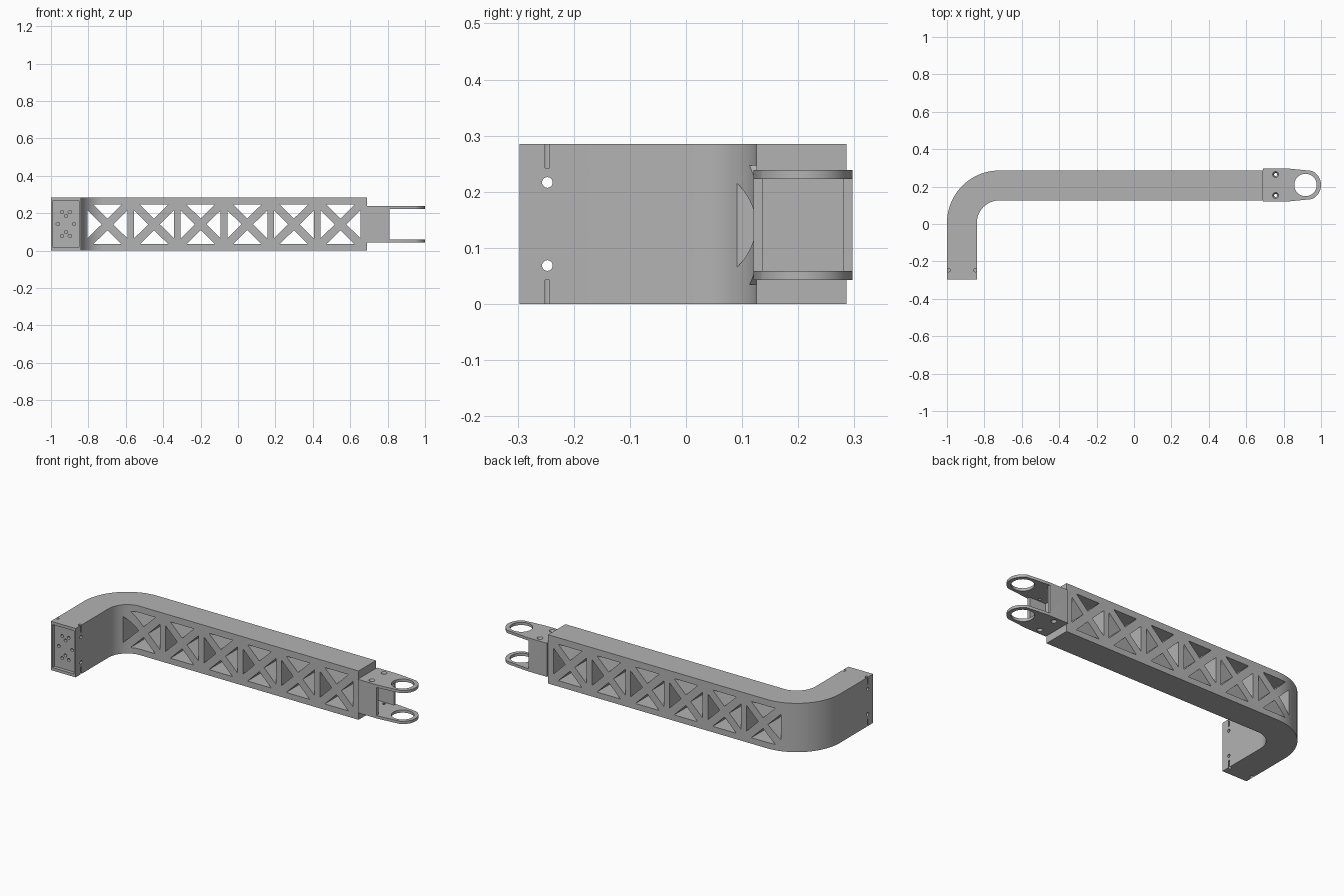
import bpy, bmesh, math
from mathutils import Matrix, Vector

if "Cube" in bpy.data.objects:
    bpy.data.objects.remove(bpy.data.objects["Cube"], do_unlink=True)

GREY = (0.45, 0.45, 0.45, 1)
mat = bpy.data.materials.new("plain grey")
mat.use_nodes = True
mat.diffuse_color = GREY
bsdf = next(n for n in mat.node_tree.nodes if n.type == 'BSDF_PRINCIPLED')
bsdf.inputs["Base Color"].default_value = GREY

HEIGHT, MID = 0.285, 0.1425


def prism(bm, outline, start, end, axis='Z'):
    """Extrude an outline along Z (outline is x, y) or along Y (outline is x, z)."""
    place = (lambda p, d: (p[0], p[1], d)) if axis == 'Z' else (lambda p, d: (p[0], d, p[1]))
    a = [bm.verts.new(place(p, start)) for p in outline]
    b = [bm.verts.new(place(p, end)) for p in outline]
    faces = [bm.faces.new(a), bm.faces.new(b)]
    for i in range(len(a)):
        j = (i + 1) % len(a)
        faces.append(bm.faces.new((a[i], a[j], b[j], b[i])))
    bmesh.ops.recalc_face_normals(bm, faces=faces)


def box(bm, x0, x1, y0, y1, z0, z1):
    prism(bm, [(x0, y0), (x1, y0), (x1, y1), (x0, y1)], z0, z1)


def rod(bm, a, b, r, r_end=None, seg=24):
    """Cylinder or cone between two points."""
    a, b = Vector(a), Vector(b)
    turn = (b - a).to_track_quat('Z', 'Y').to_matrix().to_4x4()
    bmesh.ops.create_cone(bm, cap_ends=True, segments=seg, radius1=r,
                          radius2=r if r_end is None else r_end, depth=(b - a).length,
                          matrix=Matrix.Translation((a + b) / 2) @ turn)


def arc(cx, cy, r, a0, a1, n):
    angles = [math.radians(a0 + (a1 - a0) * i / n) for i in range(n + 1)]
    return [(cx + r * math.cos(a), cy + r * math.sin(a)) for a in angles]


def make(name, bm):
    mesh = bpy.data.meshes.new(name)
    bm.to_mesh(mesh)
    bm.free()
    mesh.materials.append(mat)
    ob = bpy.data.objects.new(name, mesh)
    bpy.context.collection.objects.link(ob)
    return ob


def cut(ob, bm):
    cutter = make("cutter", bm)
    cutter.hide_render = True
    mod = ob.modifiers.new("cut", 'BOOLEAN')
    mod.operation, mod.solver, mod.object = 'DIFFERENCE', 'EXACT', cutter
    bpy.context.view_layer.objects.active = ob
    bpy.ops.object.modifier_apply(modifier=mod.name)
    bpy.data.objects.remove(cutter, do_unlink=True)


def smooth(ob):
    bpy.ops.object.select_all(action='DESELECT')
    ob.select_set(True)
    bpy.context.view_layer.objects.active = ob
    bpy.ops.object.shade_smooth_by_angle(angle=math.radians(25))


# Bent arm: straight beam, rounded corner and short leg
bm = bmesh.new()
outline = [(0.69, 0.126), (0.69, 0.286)]
outline += arc(-0.72, 0.006, 0.28, 90, 180, 32)
outline += [(-1, -0.297), (-0.84, -0.297)]
outline += arc(-0.72, 0.006, 0.12, 180, 90, 32)
prism(bm, outline, 0, HEIGHT)
arm = make("bent_arm", bm)

# Truss windows: four triangles in each bay leave crossed braces
bm = bmesh.new()
half, gap, brace = 0.107, 0.106, 0.031
for bay in range(6):
    cx = -0.698 + 0.2492 * bay
    for s in (-1, 1):
        side = [(s * half, gap - brace), (s * half, brace - gap), (s * brace, 0)]
        cap = [(half - brace, s * gap), (brace - half, s * gap), (0, s * brace)]
        for tri in (side, cap):
            prism(bm, [(cx + x, MID - 0.002 + z) for x, z in tri], -0.05, 0.4, 'Y')
cut(arm, bm)

# Shallow end pocket, with pin holes from top and bottom and through the sides
bm = bmesh.new()
box(bm, -0.99, -0.85, -0.4, -0.277, 0.017, 0.268)
for s in (-1, 1):
    for x in (-0.992, -0.848):
        rod(bm, (x, -0.247, MID + s * 0.1), (x, -0.247, MID + s * 0.2), 0.009)
    z = MID + s * 0.074
    rod(bm, (-1.1, -0.247, z), (-0.7, -0.247, z), 0.0095)
cut(arm, bm)

# Screw holes in the pocket floor
bm = bmesh.new()
spots = [(sx * 0.021, sz * 0.064) for sx in (-1, 1) for sz in (-1, 1)]
spots += [(0.043, 0), (-0.043, 0), (0, 0.043), (0, -0.043)]
for dx, dz in spots:
    rod(bm, (-0.92 + dx, -0.29, MID + dz), (-0.92 + dx, -0.26, MID + dz), 0.009)
cut(arm, bm)
smooth(arm)

# Fork: hollow block at the end of the beam with two eyelet plates
CY, EYE = 0.2085, 0.917
LOW, HIGH, PLATE = 0.043, 0.239, 0.016
bm = bmesh.new()
outline = [(0.69, CY + 0.0885), (0.69, CY - 0.0885), (0.82, CY - 0.0885)]
outline += arc(EYE, CY, 0.083, -65, 65, 32)
outline += [(0.82, CY + 0.0885)]
prism(bm, outline, LOW, HIGH)
fork = make("end_fork", bm)

# Open the jaw between the plates and hollow the block
bm = bmesh.new()
box(bm, 0.81, 1.2, 0, 0.4, LOW + PLATE, HIGH - PLATE)
cut(fork, bm)
bm = bmesh.new()
box(bm, 0.705, 0.9, CY - 0.072, CY + 0.072, LOW + PLATE, HIGH - PLATE)
cut(fork, bm)

# Eyelets and countersunk screw holes
bm = bmesh.new()
rod(bm, (EYE, CY, 0), (EYE, CY, 0.3), 0.06, seg=48)
for y in (CY - 0.056, CY + 0.056):
    for face, inward in ((LOW, 1), (HIGH, -1)):
        rod(bm, (0.757, y, face - inward * 0.002),
            (0.757, y, face + inward * (PLATE + 0.004)), 0.017, 0.006)
cut(fork, bm)
smooth(fork)
